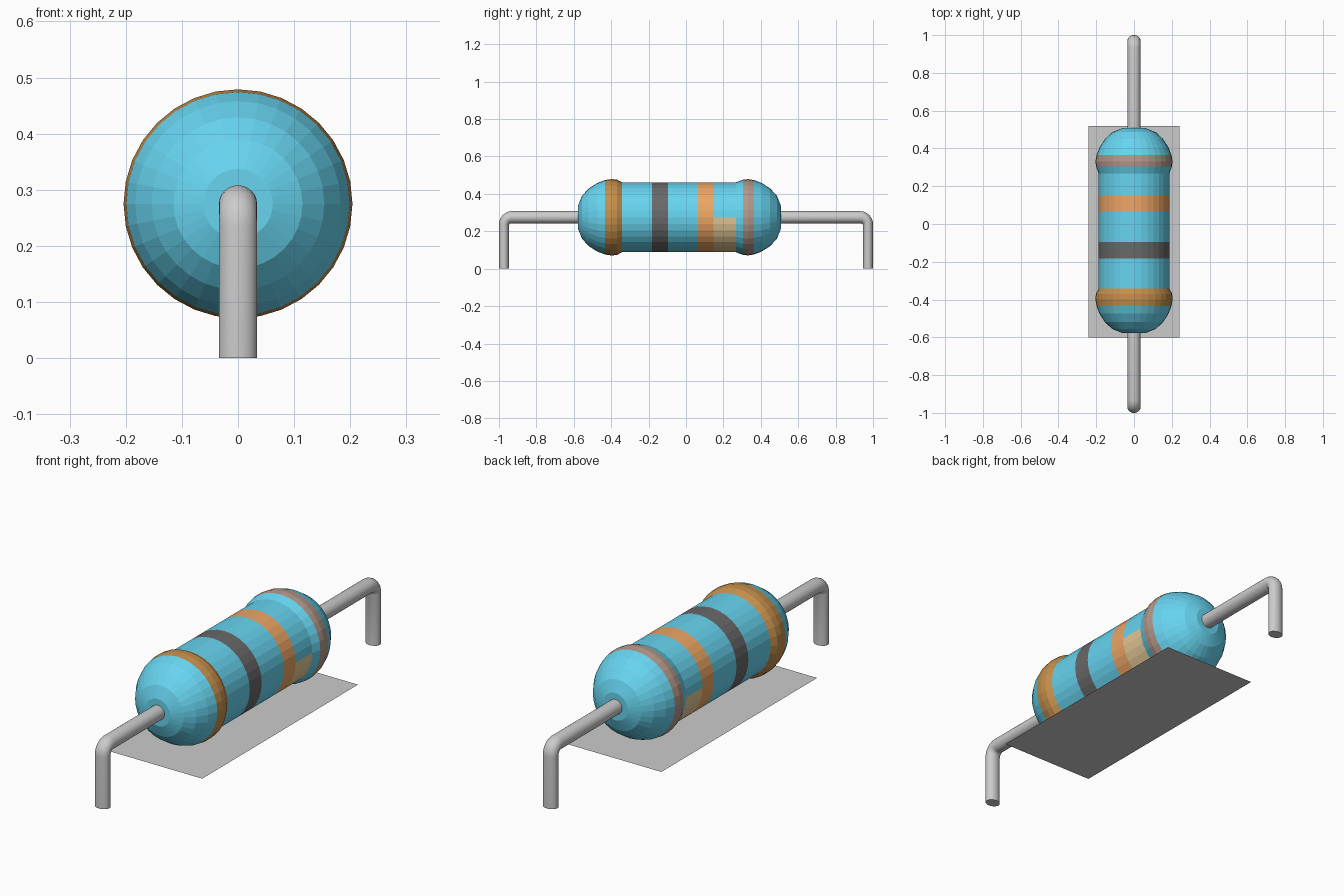
import bpy, bmesh, math
from mathutils import Vector

if "Cube" in bpy.data.objects:
    bpy.data.objects.remove(bpy.data.objects["Cube"])

AXIS_Z = 0.275
SIDES = 32


def material(name, rgb):
    m = bpy.data.materials.new(name)
    m.diffuse_color = (*rgb, 1)
    m.use_nodes = True
    m.node_tree.nodes["Principled BSDF"].inputs["Base Color"].default_value = m.diffuse_color
    return m


def add_object(name, bm):
    bmesh.ops.recalc_face_normals(bm, faces=bm.faces)
    me = bpy.data.meshes.new(name)
    bm.to_mesh(me)
    bm.free()
    ob = bpy.data.objects.new(name, me)
    bpy.context.collection.objects.link(ob)
    return ob


def bridge(bm, a, b, mat=0):
    n = len(a)
    faces = []
    for i in range(n):
        j = (i + 1) % n
        f = bm.faces.new((a[i], a[j], b[j], b[i]))
        f.material_index = mat
        faces.append(f)
    return faces


BLUE, BROWN, BLACK, ORANGE, TAN, DULL = range(6)
mats = [material("body_blue", (0.135, 0.66, 0.87)),
        material("band_brown", (0.55, 0.27, 0.07)),
        material("band_black", (0.14, 0.14, 0.14)),
        material("band_orange", (0.85, 0.38, 0.13)),
        material("band_tan", (0.79, 0.59, 0.31)),
        material("band_dull_brown", (0.45, 0.31, 0.25))]

# Body profile: y, radius, colour of the segment that follows
profile = [(-0.577, 0.062, BLUE), (-0.556, 0.115, BLUE), (-0.52, 0.154, BLUE),
           (-0.475, 0.183, BLUE), (-0.433, 0.199, BROWN), (-0.40, 0.204, BROWN),
           (-0.37, 0.202, BROWN), (-0.342, 0.187, BLUE), (-0.182, 0.187, BLACK),
           (-0.096, 0.187, BLUE), (0.064, 0.187, ORANGE), (0.148, 0.187, TAN),
           (0.267, 0.187, BLUE), (0.305, 0.201, DULL), (0.332, 0.204, DULL),
           (0.364, 0.199, BLUE), (0.405, 0.183, BLUE), (0.45, 0.154, BLUE),
           (0.486, 0.115, BLUE), (0.507, 0.062, BLUE)]

bm = bmesh.new()
rings = []
for y, r, _ in profile:
    rings.append([bm.verts.new((r * math.cos(2 * math.pi * i / SIDES), y,
                                AXIS_Z + r * math.sin(2 * math.pi * i / SIDES)))
                  for i in range(SIDES)])
for k in range(len(rings) - 1):
    col = profile[k][2]
    for f in bridge(bm, rings[k], rings[k + 1], col):
        # Tan band only wraps the lower half
        if col == TAN and f.calc_center_median().z > AXIS_Z:
            f.material_index = BLUE
bm.faces.new(rings[0])
bm.faces.new(rings[-1])
body = add_object("resistor_body", bm)
for m in mats:
    body.data.materials.append(m)


# Bent wire leads, slightly flattened along y in the vertical leg
def lead(name, side, start):
    bm = bmesh.new()
    n, bend = 24, 6
    stations = [(start, AXIS_Z, 0.0)]
    for k in range(bend + 1):
        a = math.pi / 2 * k / bend
        stations.append((0.932 + 0.041 * math.sin(a),
                         AXIS_Z - 0.041 * (1 - math.cos(a)), a))
    stations.append((0.973, 0.0, math.pi / 2))
    loops = []
    for y, z, a in stations:
        half = 0.033 - 0.006 * a / (math.pi / 2)
        out = Vector((0, math.sin(a), math.cos(a))) * half
        ring = []
        for i in range(n):
            t = 2 * math.pi * i / n
            p = Vector((0.034 * math.cos(t), y, z)) + out * math.sin(t)
            ring.append(bm.verts.new((p.x, side * p.y, p.z)))
        loops.append(ring)
    for a, b in zip(loops, loops[1:]):
        bridge(bm, a, b)
    bm.faces.new(loops[0])
    bm.faces.new(loops[-1])
    ob = add_object(name, bm)
    bpy.ops.object.select_all(action='DESELECT')
    bpy.context.view_layer.objects.active = ob
    ob.select_set(True)
    bpy.ops.object.shade_smooth_by_angle(angle=math.radians(40))


lead("front_lead", -1, 0.54)
lead("back_lead", 1, 0.47)

# Thin sheet under the body
bm = bmesh.new()
bm.faces.new([bm.verts.new((x, y, 0.047)) for x, y in
              ((-0.24, -0.6), (0.24, -0.6), (0.24, 0.52), (-0.24, 0.52))])
add_object("base_sheet", bm)
